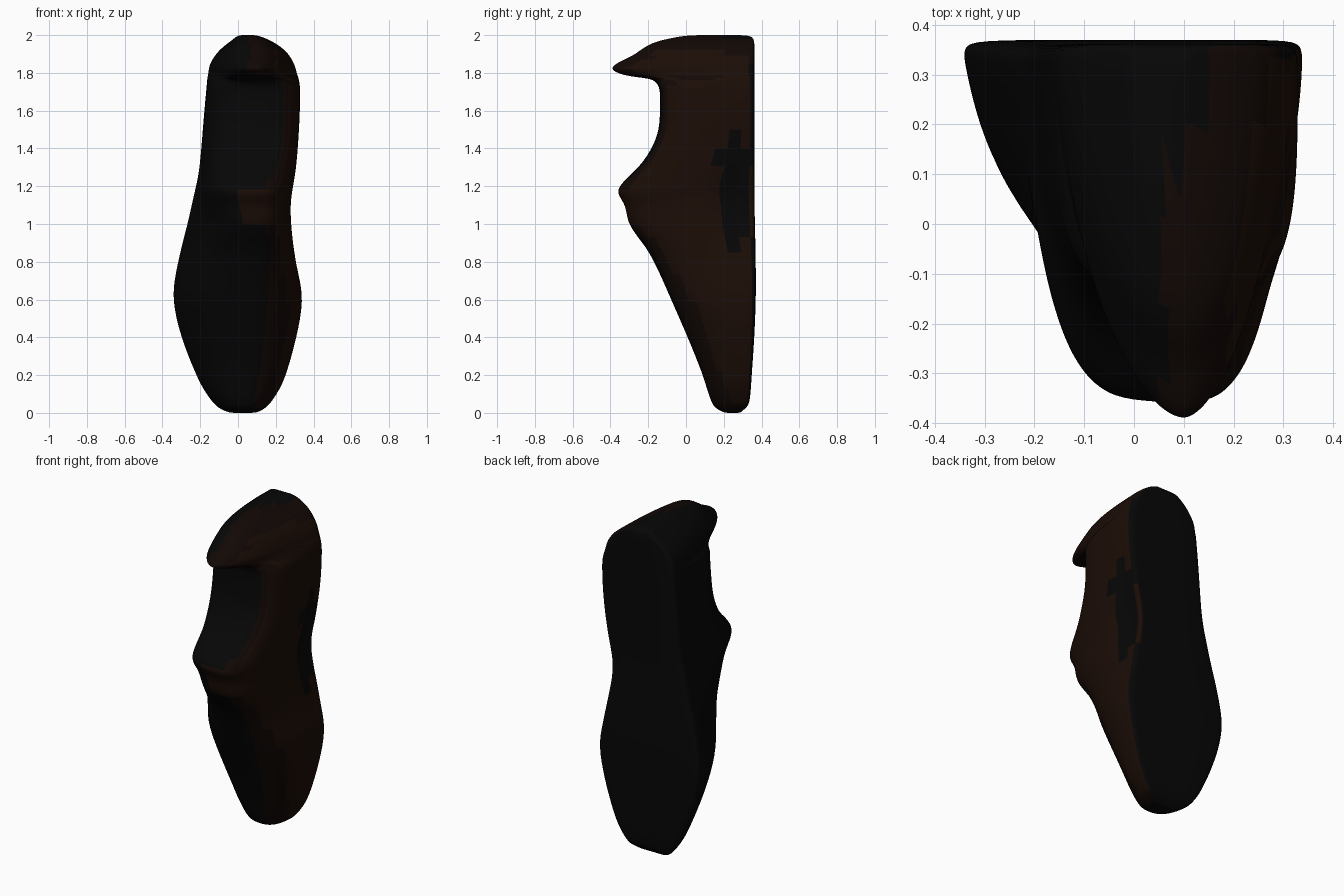
import bpy, bmesh, math

if "Cube" in bpy.data.objects:
    bpy.data.objects.remove(bpy.data.objects["Cube"])

# Outline of the shoe seen from the front: height, left edge, right edge
WIDTH = [(0, -.05, .10), (.04, -.125, .165), (.1, -.172, .208), (.2, -.225, .256),
         (.4, -.308, .312), (.6, -.356, .35), (.72, -.342, .325), (1.08, -.257, .285),
         (1.3, -.208, .312), (1.7, -.17, .33), (1.83, -.155, .305), (1.92, -.1, .25),
         (1.975, -.03, .165), (2, .0, .1)]

# Outline of the upper seen from the side: height, front edge
UPPER = [(0, .2), (.04, .14), (.2, .09), (.6, -.08), (.86, -.2), (1, -.305),
         (1.1, -.325), (1.18, -.37), (1.3, -.25), (1.5, -.142), (1.7, -.138),
         (1.765, -.17), (1.785, -.32), (1.82, -.395), (1.85, -.37), (1.89, -.285),
         (1.96, -.18), (2, .0)]


def smooth_at(points, col, z):
    """Monotone curve through the outline points."""
    slopes = [(b[col] - a[col]) / (b[0] - a[0]) for a, b in zip(points, points[1:])]

    def tangent(i):
        if i == 0 or i == len(points) - 1:
            return slopes[min(i, len(slopes) - 1)]
        s, t = slopes[i - 1], slopes[i]
        return 2 * s * t / (s + t) if s * t > 0 else 0

    k = 0
    while k < len(slopes) - 1 and z > points[k + 1][0]:
        k += 1
    a, b = points[k], points[k + 1]
    h = b[0] - a[0]
    u = (z - a[0]) / h
    ease = u * u * (3 - 2 * u)
    return (a[col] * (1 - ease) + b[col] * ease
            + h * u * (1 - u) ** 2 * tangent(k) - h * u * u * (1 - u) * tangent(k + 1))


def step(lo, hi, v):
    u = max(0, min(1, (v - lo) / (hi - lo)))
    return u * u * (3 - 2 * u)


def ring(z):
    """Closed outline: flat sole at the back, domed upper at the front."""
    xl, xr = smooth_at(WIDTH, 1, z), smooth_at(WIDTH, 2, z)
    yf = smooth_at(UPPER, 1, z)
    # Sole line, turned up at the toe and heel ends
    yb = .34 + .03 * step(0, .6, z) - .008 * step(.7, 1.2, z)
    yb -= .05 * (1 - step(0, .05, z)) + .02 * step(1.97, 2, z)
    # Roundness: ankle opening is filled nearly flat, so the section is boxier there
    body = 1 - step(1.74, 1.79, z)
    tab = 1.75 + .65 * step(1.84, 1.95, z)
    n_right = (2.3 + .5 * step(.7, 1.1, z) + 1.4 * step(1.2, 1.45, z)) * body + tab * (1 - body)
    n_left = (2.4 + .6 * step(.4, .9, z) + 1.1 * step(.95, 1.2, z)) * body + tab * (1 - body)
    # Outer side leans inward over the ball of the foot
    lean = (.12 + .2 * step(.5, .9, z) - .12 * step(1, 1.2, z) - .16 * step(1.2, 1.5, z)) * body
    xc = max(xl + .02, min(xr - .02, .03 + .07 * min(1, z)))
    waist = math.exp(-((z - 1.15) / .25) ** 2)   # hollow arch on the inner side
    right, left = [], []
    for t in [0, .03] + [math.sin(i * math.pi / 24) for i in range(1, 12)]:
        y = yb + (yf - yb) * t
        wr = (1 - t ** n_right) ** (1 / n_right) if t else .93
        wl = (1 - t ** n_left) ** (1 / n_left) * (1 - lean * t) if t else .93
        hollow = .045 * waist * math.exp(-((t - .1) / .13) ** 2)
        right.append((xc + (xr - xc) * wr - hollow, y, z))
        left.append((xc + (xl - xc) * wl, y, z))
    sole = [(xc + (xl - xc) * .5, yb, z), (xc, yb, z), (xc + (xr - xc) * .5, yb, z)]
    return right + [(xc, yf, z)] + left[::-1] + sole


def material(name, rgb):
    m = bpy.data.materials.new(name)
    m.diffuse_color = (*rgb, 1)
    m.use_nodes = True
    m.node_tree.nodes["Principled BSDF"].inputs["Base Color"].default_value = m.diffuse_color
    return m


# Loft the shoe body through the outline heights and the points halfway between
heights = [p[0] for p in UPPER]
heights = sorted(heights + [(a + b) / 2 for a, b in zip(heights, heights[1:])])
bm = bmesh.new()
rings = [[bm.verts.new(p) for p in ring(z)] for z in heights]
count = len(rings[0])
for a, b in zip(rings, rings[1:]):
    for i in range(count):
        j = (i + 1) % count
        bm.faces.new((a[i], a[j], b[j], b[i]))

# Close toe and heel with a fan
for loop in (rings[0], rings[-1]):
    bmesh.ops.poke(bm, faces=[bm.faces.new(loop)])
bmesh.ops.recalc_face_normals(bm, faces=bm.faces)

# Brown leather on the inner side, strap and heel tab, black elsewhere
for f in bm.faces:
    f.smooth = True
    c, nrm = f.calc_center_median(), f.normal
    side = nrm.x > .35 and c.x > .08 and nrm.y < .5
    strap = .99 < c.z < 1.2 and c.x > 0 and c.y < -.1
    tab = c.z > 1.79 and c.x > .06 and c.y < .1
    arch = ((c.z - 1.15) / .35) ** 2 + ((c.y - .25) / .1) ** 2 < 1
    if (side and not arch) or strap or tab:
        f.material_index = 2 if nrm.x > .8 or strap else 1

mesh = bpy.data.meshes.new("shoe_body")
bm.to_mesh(mesh)
bm.free()
shoe = bpy.data.objects.new("shoe_body", mesh)
bpy.context.collection.objects.link(shoe)
mesh.materials.append(material("black_leather", (.002, .002, .002)))
mesh.materials.append(material("dark_brown_leather", (.006, .0025, .0015)))
mesh.materials.append(material("brown_leather", (.011, .004, .002)))

# Soften into one smooth form
sub = shoe.modifiers.new("smooth", 'SUBSURF')
sub.levels = sub.render_levels = 2
